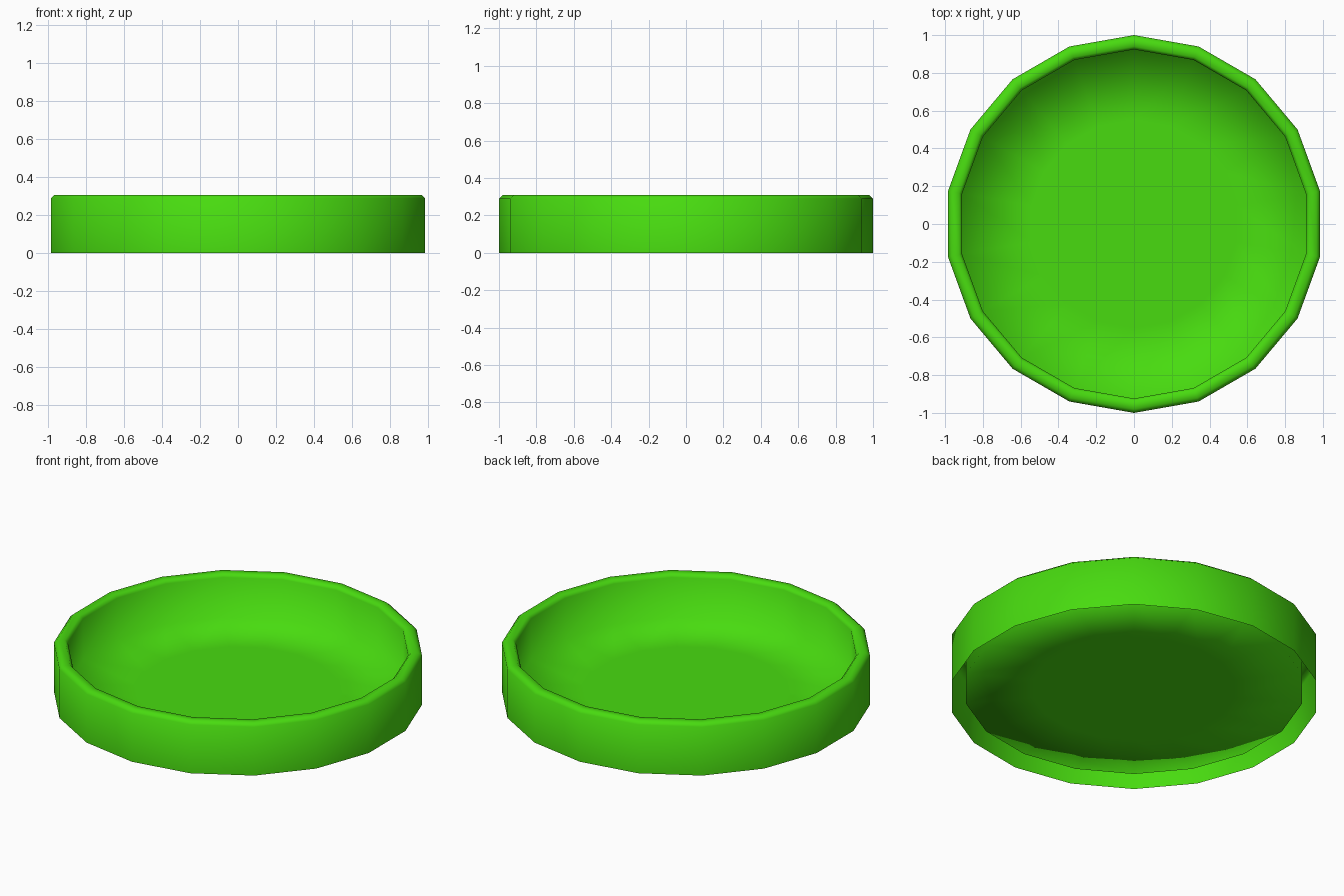
import bpy, bmesh
from math import sin, cos, pi

if "Cube" in bpy.data.objects:
    bpy.data.objects.remove(bpy.data.objects["Cube"])

SIDES = 18

# Cross-section (radius, height): outer wall, bevelled rim, inner wall, raised floor
profile = [(1.0, 0.0), (1.0, 0.29), (0.98, 0.308), (0.94, 0.308),
           (0.924, 0.29), (0.924, 0.05), (0.55, 0.05)]

bm = bmesh.new()
rings = []
for r, z in profile:
    rings.append([bm.verts.new((r * sin(2 * pi * i / SIDES), r * cos(2 * pi * i / SIDES), z))
                  for i in range(SIDES)])

# Walls, rim and outer floor band; the underside stays open below the floor
for a, b in zip(rings, rings[1:]):
    for i in range(SIDES):
        j = (i + 1) % SIDES
        bm.faces.new((a[j], a[i], b[i], b[j]))

# Flat centre of the floor
bm.faces.new(rings[-1][::-1])

# Soft shading, as the dish has no hard creases
for f in bm.faces:
    f.smooth = True

mesh = bpy.data.meshes.new("dish")
bm.to_mesh(mesh)
bm.free()
dish = bpy.data.objects.new("dish", mesh)
bpy.context.collection.objects.link(dish)

# Bright green
mat = bpy.data.materials.new("green")
mat.diffuse_color = (0.065, 0.71, 0.005, 1.0)
mat.use_nodes = True
mat.node_tree.nodes["Principled BSDF"].inputs["Base Color"].default_value = mat.diffuse_color
mesh.materials.append(mat)
